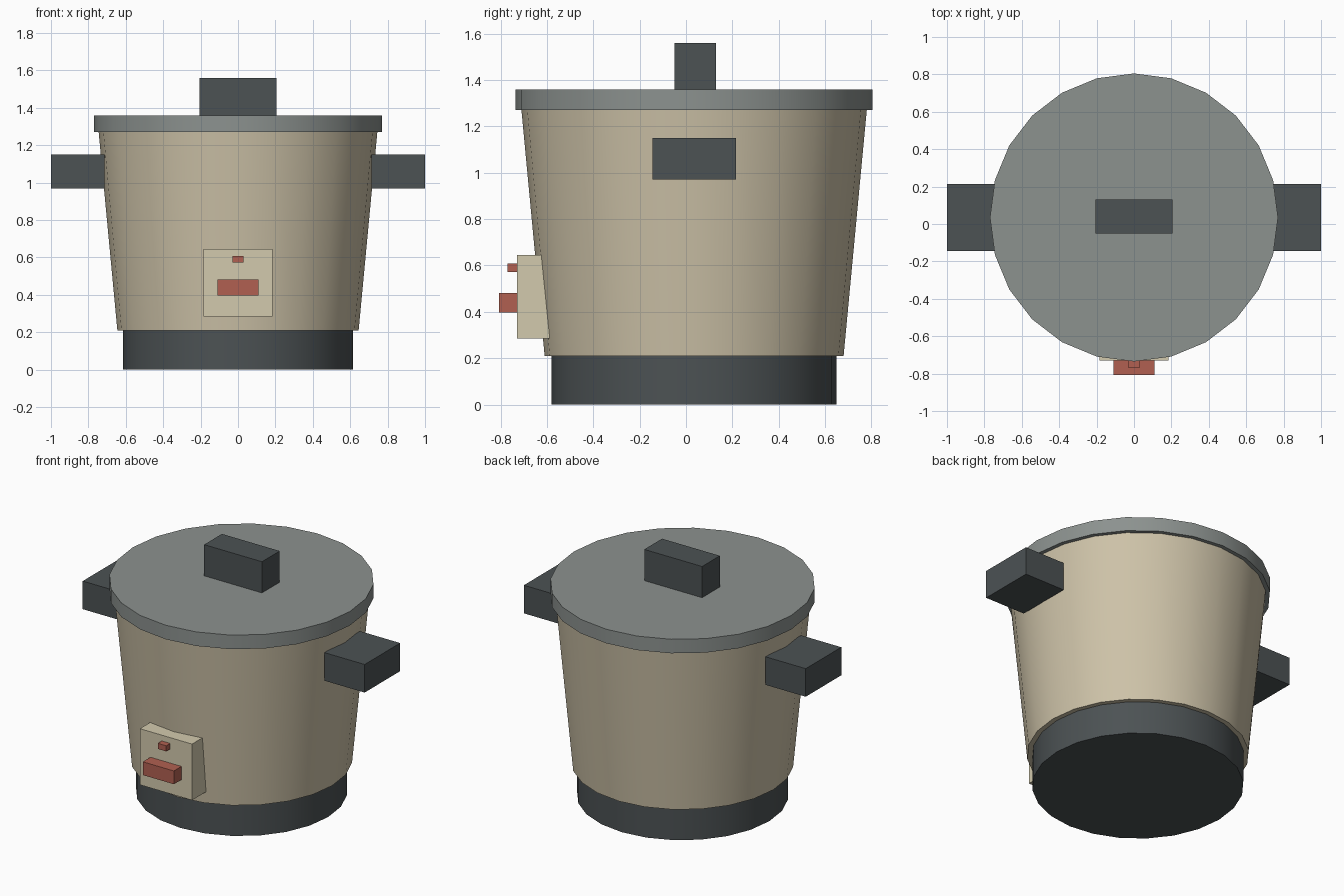
import bpy, bmesh, math
from mathutils import Vector

default = bpy.data.objects.get("Cube")
if default:
    bpy.data.objects.remove(default, do_unlink=True)

CENTRE_Y = 0.035
SIDES = 24


def material(name, r, g, b):
    m = bpy.data.materials.new(name)
    m.use_nodes = True
    m.diffuse_color = (r, g, b, 1)
    shader = next(n for n in m.node_tree.nodes if n.type == 'BSDF_PRINCIPLED')
    shader.inputs["Base Color"].default_value = (r, g, b, 1)
    return m


charcoal = material("charcoal", 0.072, 0.084, 0.088)
grey = material("lid grey", 0.262, 0.287, 0.275)
beige = material("beige", 0.61, 0.54, 0.39)
pale = material("pale beige", 0.65, 0.59, 0.42)
red = material("brick red", 0.44, 0.118, 0.083)


def finish(bm, name, mat):
    mesh = bpy.data.meshes.new(name)
    bm.to_mesh(mesh)
    bm.free()
    mesh.materials.append(mat)
    obj = bpy.data.objects.new(name, mesh)
    bpy.context.collection.objects.link(obj)
    return obj


def drum(name, r_low, r_high, z_low, z_high, mat):
    """Closed, smooth-sided cylinder or taper on the pot's axis."""
    bm = bmesh.new()
    bmesh.ops.create_cone(bm, cap_ends=True, segments=SIDES, radius1=r_low,
                          radius2=r_high, depth=z_high - z_low)
    bmesh.ops.translate(bm, verts=bm.verts, vec=(0, CENTRE_Y, (z_low + z_high) / 2))
    obj = finish(bm, name, mat)
    bpy.ops.object.select_all(action='DESELECT')
    obj.select_set(True)
    bpy.context.view_layer.objects.active = obj
    bpy.ops.object.shade_smooth_by_angle(angle=math.radians(30))


def box(name, low, high, mat):
    """Flat-sided box between two opposite corners."""
    low, high = Vector(low), Vector(high)
    bm = bmesh.new()
    bmesh.ops.create_cube(bm, size=1)
    bmesh.ops.scale(bm, verts=bm.verts, vec=high - low)
    bmesh.ops.translate(bm, verts=bm.verts, vec=(low + high) / 2)
    finish(bm, name, mat)


# Round parts, bottom to top
drum("base", 0.615, 0.615, 0, 0.21, charcoal)
drum("body", 0.645, 0.745, 0.21, 1.27, beige)
drum("lid", 0.77, 0.77, 1.27, 1.36, grey)

# Grips
box("lid_knob", (-0.205, -0.05, 1.36), (0.205, 0.13, 1.56), charcoal)
box("left_handle", (0.715, -0.145, 0.97), (1, 0.215, 1.15), charcoal)
box("right_handle", (-1, -0.145, 0.97), (-0.715, 0.215, 1.15), charcoal)

# Control panel with switch and indicator
box("control_panel", (-0.185, -0.73, 0.285), (0.185, -0.55, 0.645), pale)
box("switch", (-0.11, -0.807, 0.397), (0.11, -0.725, 0.482), red)
box("indicator_light", (-0.03, -0.77, 0.572), (0.03, -0.725, 0.608), red)
